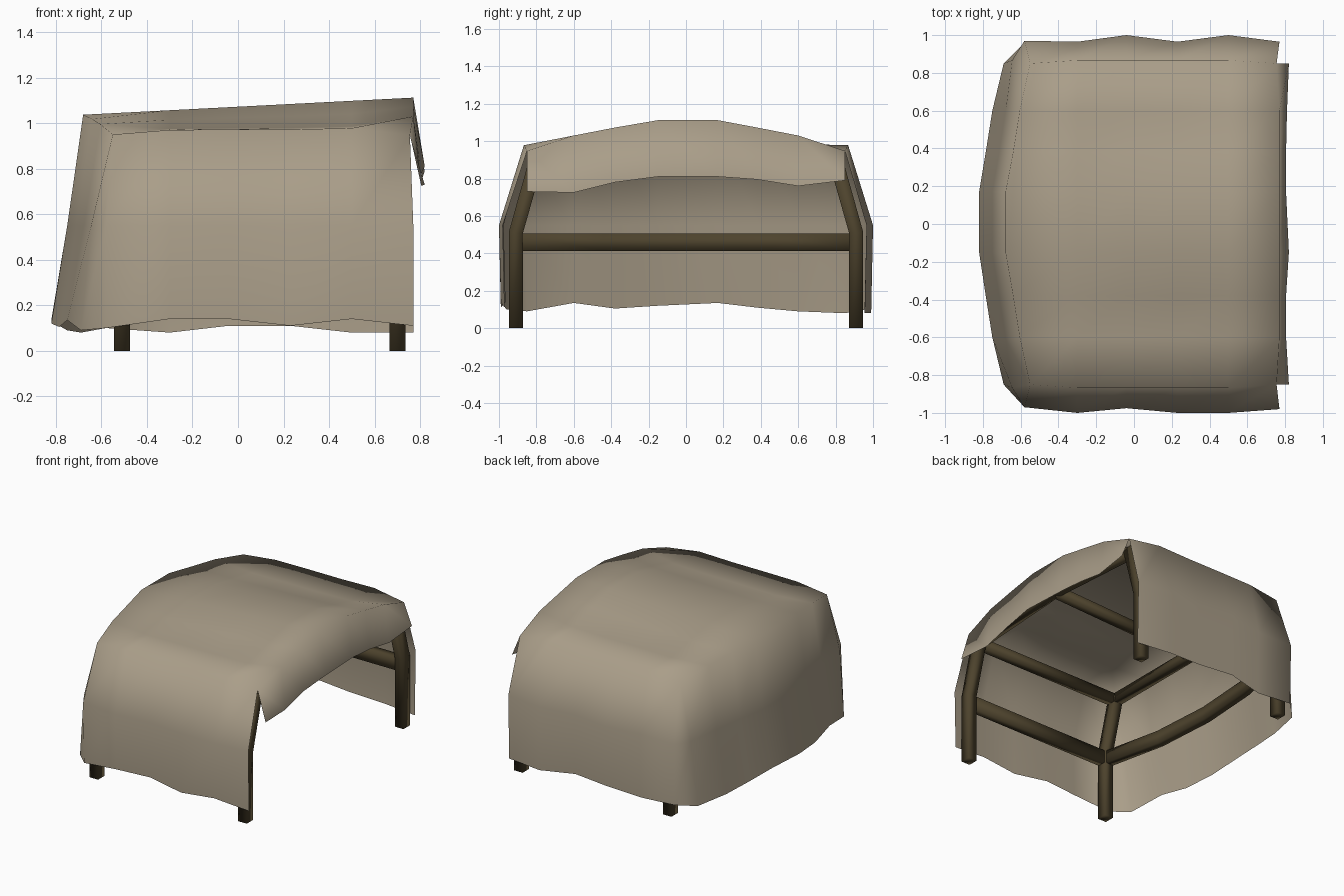
import bpy, bmesh
from mathutils import Vector

if "Cube" in bpy.data.objects:
    bpy.data.objects.remove(bpy.data.objects["Cube"])


def material(name, rgb):
    m = bpy.data.materials.new(name)
    m.diffuse_color = (*rgb, 1)
    m.use_nodes = True
    m.node_tree.nodes["Principled BSDF"].inputs["Base Color"].default_value = m.diffuse_color
    return m


CANVAS = material("tan canvas", (0.40, 0.34, 0.25))
WOOD = material("dark brown wood", (0.075, 0.056, 0.026))


def finish(bm, name, mat):
    me = bpy.data.meshes.new(name)
    bm.to_mesh(me)
    bm.free()
    me.materials.append(mat)
    for p in me.polygons:
        p.use_smooth = True
    ob = bpy.data.objects.new(name, me)
    bpy.context.collection.objects.link(ob)
    return ob


# ---- canvas cover: roof grid, three hanging walls and a short flap ----
xs = [-0.55, -0.3, -0.04, 0.23, 0.5, 0.77]
ys = [-0.85, -0.6, -0.38, -0.15, 0.17, 0.38, 0.6, 0.85]
edge_z = [0.95, 0.97, 0.972, 0.972, 0.978, 0.948]
# taut arch at both ends, cloth sagging beside the ridge in between
taut = [0, 0.5, 0.76, 1, 1, 0.76, 0.5, 0]
slack = [0, 0.06, 0.52, 1, 1, 0.52, 0.06, 0]
bow = [0, 0.055, 0.09, 0.13, 0.13, 0.09, 0.055, 0]

bm = bmesh.new()
roof = []
for i, x in enumerate(xs):
    row = []
    for j, y in enumerate(ys):
        px = x - (bow[j] if i == 0 else 0)
        if i == 5 and j in (0, 7):
            px -= 0.015
        if 0 < i < 5 and j in (0, 7):
            y *= 1.02
        ridge = 1.037 + 0.075 * (px + 0.68) / 1.45
        arch = taut if i in (0, 5) else slack
        z = edge_z[i] + (ridge - edge_z[i]) * arch[j]
        row.append(bm.verts.new((px, y, z)))
    roof.append(row)
for i in range(5):
    for j in range(7):
        bm.faces.new((roof[i][j], roof[i + 1][j], roof[i + 1][j + 1], roof[i][j + 1]))

# hanging columns, listed around the three walls: (top, middle, hem)
front_y = [0.97, 1.0, 0.975, 1.0, 1.0, 0.98]
back_y = [0.97, 0.965, 1.0, 0.965, 1.0, 0.965]
front_hem = [0.10, 0.14, 0.14, 0.11, 0.14, 0.11]
back_hem = [0.10, 0.08, 0.11, 0.11, 0.08, 0.08]
end_x = [-0.69, -0.75, -0.785, -0.82, -0.82, -0.785, -0.75, -0.69]
end_hem = [0.09, 0.135, 0.105, 0.12, 0.135, 0.11, 0.09, 0.08]


def side_column(i, j, s, y, hem):
    x = -0.58 if i == 0 else xs[i]
    return (roof[i][j], bm.verts.new((x, s * y, 0.55)),
            bm.verts.new((x, s * (y - 0.01), hem)))


def end_column(j):
    top = roof[0][j]
    mid_x = 0.5 * (top.co.x + end_x[j]) - (0.025 if j in (0, 7) else 0)
    return (top, bm.verts.new((mid_x, ys[j] * 1.02, 0.55)),
            bm.verts.new((end_x[j], ys[j], end_hem[j])))


cols = [side_column(i, 0, -1, front_y[i], front_hem[i]) for i in range(5, -1, -1)]
cols += [end_column(j) for j in range(8)]
cols += [side_column(i, 7, 1, back_y[i], back_hem[i]) for i in range(6)]
for a, b in zip(cols, cols[1:]):
    for k in range(2):
        face = [a[k], b[k], b[k + 1], a[k + 1]]
        bm.faces.new(list(dict.fromkeys(face)))

# short flap over the open end, split from the walls at both corners
flap_x = [0.82, 0.805, 0.805, 0.82, 0.805, 0.805, 0.81, 0.82]
flap_z = [0.73, 0.725, 0.78, 0.81, 0.81, 0.795, 0.76, 0.79]
hem = [bm.verts.new(p) for p in zip(flap_x, ys, flap_z)]
for j in range(7):
    bm.faces.new((roof[5][j], hem[j], hem[j + 1], roof[5][j + 1]))

bmesh.ops.recalc_face_normals(bm, faces=bm.faces)
bm.normal_update()
if roof[2][3].normal.z < 0:
    bmesh.ops.reverse_faces(bm, faces=bm.faces)
finish(bm, "canvas_cover", CANVAS)


# ---- timber frame ----
def beam(name, points, w, h, ref):
    """Sweep a w x h rectangle along points; w lies along the ref direction."""
    pts = [Vector(p) for p in points]
    b = bmesh.new()
    rings = []
    for n, p in enumerate(pts):
        t = Vector((0, 0, 0))
        if n > 0:
            t += (p - pts[n - 1]).normalized()
        if n < len(pts) - 1:
            t += (pts[n + 1] - p).normalized()
        t.normalize()
        up = t.cross(Vector(ref)).normalized()
        side = up.cross(t).normalized()
        rings.append([b.verts.new(p + side * w / 2 * u + up * h / 2 * v)
                      for u, v in ((-1, -1), (1, -1), (1, 1), (-1, 1))])
    for r, q in zip(rings, rings[1:]):
        for k in range(4):
            b.faces.new((r[k], r[(k + 1) % 4], q[(k + 1) % 4], q[k]))
    b.faces.new(rings[0])
    b.faces.new(rings[-1])
    bmesh.ops.recalc_face_normals(b, faces=b.faces)
    return finish(b, name, WOOD)


XF, XB = 0.70, -0.51
X, Z = (1, 0, 0), (0, 0, 1)
for s, side in ((-1, "right"), (1, "left")):
    # legs bend inward above the lower rail
    for x, end in ((XF, "open"), (XB, "closed")):
        beam(f"leg_{end}_{side}",
             [(x, s * 0.91, 0), (x, s * 0.91, 0.51), (x, s * 0.80, 0.90)], 0.07, 0.075, X)
    beam(f"lower_rail_{side}", [(XB, s * 0.91, 0.46), (XF, s * 0.91, 0.46)], 0.095, 0.06, Z)
    beam(f"upper_rail_{side}", [(XB, s * 0.81, 0.88), (XF, s * 0.81, 0.88)], 0.065, 0.065, Z)

# cross rails: the lower one bows out to hold the closed wall
beam("lower_end_rail", [(XB, -0.91, 0.46), (-0.61, -0.45, 0.46), (-0.64, 0, 0.46),
                        (-0.61, 0.45, 0.46), (XB, 0.91, 0.46)], 0.095, 0.06, Z)
beam("upper_end_rail", [(XB, -0.81, 0.88), (XB, 0.81, 0.88)], 0.065, 0.065, Z)
beam("open_end_rail", [(XF, -0.81, 0.88), (XF, 0, 0.93), (XF, 0.81, 0.88)], 0.065, 0.065, Z)
beam("ridge_beam", [(XB, 0, 0.88), (XF, 0, 0.93)], 0.065, 0.065, Z)
